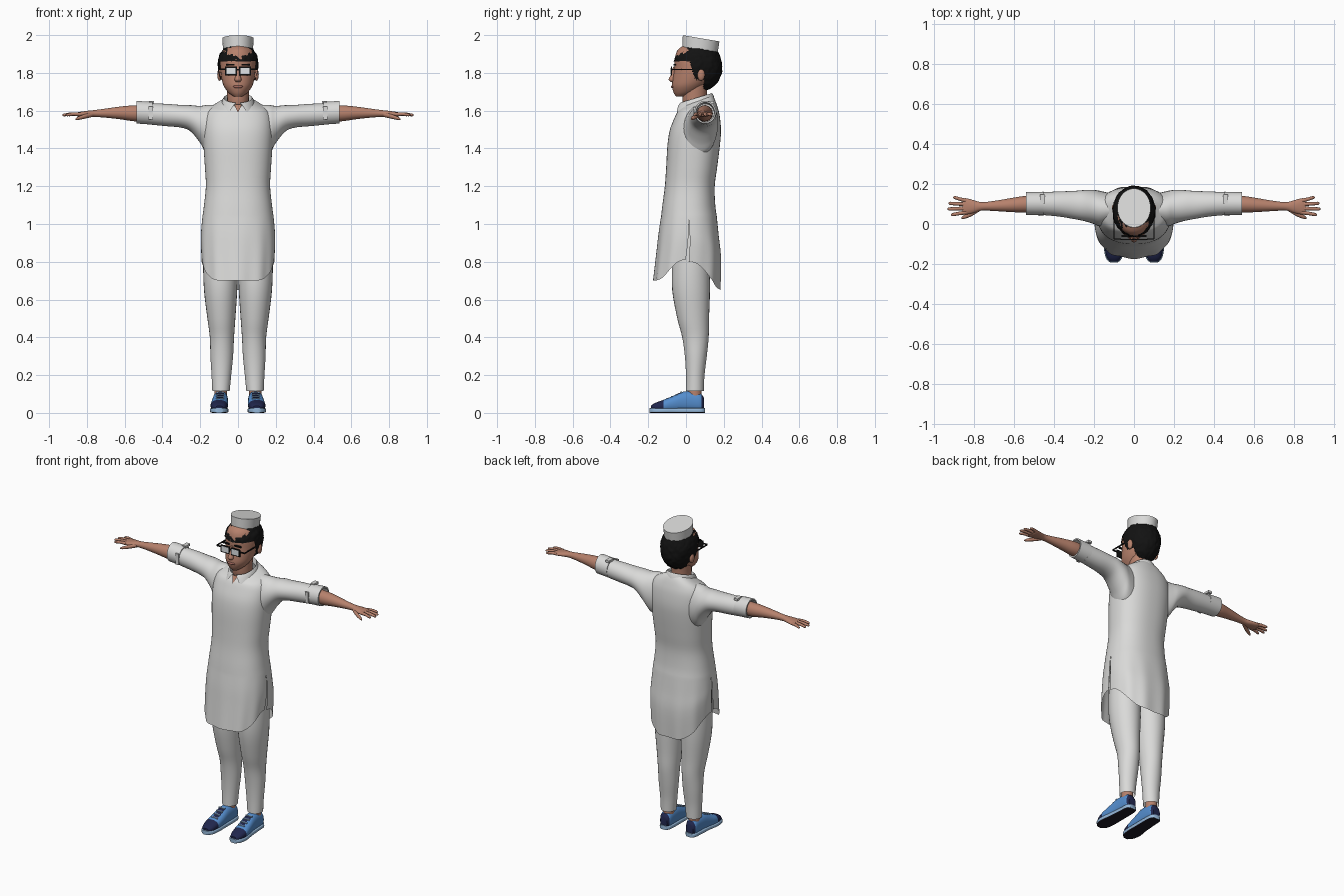
import bpy, bmesh, math, random
from mathutils import Vector, noise

if "Cube" in bpy.data.objects:
    bpy.data.objects.remove(bpy.data.objects["Cube"])

random.seed(4)


def material(name, r, g, b):
    m = bpy.data.materials.new(name)
    m.diffuse_color = (r, g, b, 1)
    m.use_nodes = True
    m.node_tree.nodes["Principled BSDF"].inputs["Base Color"].default_value = m.diffuse_color
    return m


CLOTH = material("white cloth", 0.70, 0.70, 0.69)
SKIN = material("skin", 0.47, 0.22, 0.15)
LIPS = material("lips", 0.36, 0.14, 0.11)
BLACK = material("black hair", 0.006, 0.006, 0.006)
LENS = material("pale lens", 0.75, 0.78, 0.80)
BLUE = material("shoe blue", 0.09, 0.27, 0.62)
NAVY = material("shoe navy", 0.015, 0.02, 0.075)
PALE = material("pale blue", 0.30, 0.48, 0.70)
SOLE = material("dark sole", 0.012, 0.010, 0.018)


def finish(name, bm, mats, rule=None, mirror=False):
    bmesh.ops.recalc_face_normals(bm, faces=bm.faces)
    bm.normal_update()
    if rule:
        for f in bm.faces:
            f.material_index = rule(f.calc_center_median(), f.normal)
    me = bpy.data.meshes.new(name)
    bm.to_mesh(me)
    bm.free()
    for m in mats:
        me.materials.append(m)
    ob = bpy.data.objects.new(name, me)
    bpy.context.collection.objects.link(ob)
    if mirror:
        ob.modifiers.new("mirror", "MIRROR").use_mirror_merge = False
    return ob


def dense(rows, k=4):
    """Smooth in-between rows through the given ones."""
    out, last = [], len(rows) - 1
    for i in range(last):
        q = [rows[max(i - 1, 0)], rows[i], rows[i + 1], rows[min(i + 2, last)]]
        for j in range(k):
            t = j / k
            out.append([.5 * (2*b + (c-a)*t + (2*a-5*b+4*c-d)*t*t + (3*b-a-3*c+d)*t**3)
                        for a, b, c, d in zip(*q)])
    return out + [list(rows[-1])]


def skin_rings(bm, rings, closed=True, caps=True):
    vs = [[bm.verts.new(p) for p in r] for r in rings]
    n = len(vs[0])
    for r, s in zip(vs, vs[1:]):
        for i in range(n if closed else n - 1):
            j = (i + 1) % n
            bm.faces.new((r[i], r[j], s[j], s[i]))
    if closed and caps:
        bm.faces.new(vs[0])
        bm.faces.new(vs[-1])


def power(v, p):
    return math.copysign(abs(v) ** p, v)


def sweep(name, rows, axis, mats, p=1, n=28, k=4, caps=True, tilt=0, **kw):
    """Rows are (position along axis, centre a, radius a, centre b, radius b)."""
    rings = []
    for w, ca, ra, cb, rb in (dense(rows, k) if k > 1 else rows):
        ring = []
        for i in range(n):
            t = math.tau * i / n
            a, b = ca + ra * power(math.cos(t), p), cb + rb * power(math.sin(t), p)
            ring.append({"x": (w, a, b), "y": (a, w, b), "z": (a, b, w + tilt * (b - cb))}[axis])
        rings.append(ring)
    bm = bmesh.new()
    skin_rings(bm, rings, True, caps)
    return finish(name, bm, mats, **kw)


def box(name, c, size, mat, mirror=False):
    bm = bmesh.new()
    bmesh.ops.create_cube(bm, size=1)
    for v in bm.verts:
        v.co = Vector(c) + Vector(a * b for a, b in zip(v.co, size))
    return finish(name, bm, [mat], mirror=mirror)


def ball(name, c, size, mat, mirror=False):
    bm = bmesh.new()
    bmesh.ops.create_uvsphere(bm, u_segments=16, v_segments=10, radius=1)
    for v in bm.verts:
        v.co = Vector(c) + Vector(a * b for a, b in zip(v.co, size))
    return finish(name, bm, [mat], mirror=mirror)


# Long shirt: front and back halves share a seam down to the side slits
# rows: z, half width, front y, back y, neck tilt, slit amount
body = dense([(1.655, .07, -.02, .135, .35, 0), (1.635, .11, -.035, .15, .3, 0),
              (1.61, .155, -.045, .165, .15, 0), (1.57, .178, -.06, .178, .05, 0),
              (1.5, .185, -.085, .185, 0, 0), (1.42, .183, -.098, .18, 0, 0),
              (1.3, .175, -.105, .165, 0, 0), (1.2, .17, -.112, .152, 0, 0),
              (1.1, .18, -.125, .155, 0, 0), (1.04, .188, -.132, .163, 0, 0)])
skirt = dense([(1.04, .188, -.132, .163, 0, 0), (.95, .194, -.142, .172, 0, .3),
               (.85, .197, -.15, .182, 0, .6), (.7, .192, -.163, .176, 0, 1)])[1:]
bm = bmesh.new()
for half in (1, -1):
    rings = []
    for z, hw, yf, yb, tilt, slit in body + skirt:
        ring, yc = [], (yf + yb) / 2
        for i in range(41):
            t = math.pi * i / 40 * half
            c, s = power(math.cos(t), .85), power(math.sin(t), .85)
            fold = 1 + .022 * max(slit, 0) * math.sin(11 * t) * abs(math.sin(t))
            y = yc + (yb - yf) / 2 * s * fold + half * .008 * max(slit, 0)
            zz = z + tilt * (y - yc)
            if z < 1.039:
                hem = (.65 + .15 * abs(c) ** 4) if half > 0 else (.70 + .11 * abs(c) ** 7)
                zz = 1.04 + (z - 1.04) / .34 * (1.04 - hem)
            ring.append((hw * c * fold, y, zz))
        rings.append(ring)
    skin_rings(bm, rings, closed=False)
bmesh.ops.remove_doubles(bm, verts=bm.verts, dist=.0005)
finish("long_shirt", bm, [CLOTH])

# Sleeves with rolled cuffs and button tabs
sweep("sleeve", [(.08, .075, .07, 1.49, .14), (.16, .075, .088, 1.50, .131),
                 (.20, .085, .085, 1.527, .098), (.25, .092, .077, 1.559, .07),
                 (.30, .095, .07, 1.57, .06), (.38, .1, .062, 1.577, .059),
                 (.47, .102, .056, 1.583, .056)], "x", [CLOTH], mirror=True)
sweep("rolled_cuff", [(.452, .102, .053, 1.586, .053), (.452, .102, .059, 1.586, .06),
                      (.538, .102, .057, 1.592, .06), (.538, .102, .049, 1.592, .052),
                      (.48, .102, .046, 1.588, .048)], "x", [CLOTH], k=1, caps=False, mirror=True)
box("cuff_tab", (.457, .125, 1.645), (.026, .045, .014), CLOTH, True)
box("cuff_strap", (.462, .043, 1.587), (.022, .008, .07), CLOTH, True)

# Shirt collar, open at the front with two points
bm = bmesh.new()
rings = []
for rx, rf, rb, drop, gap in ((.09, .12, .098, .042, 30), (.083, .1, .09, .012, 16),
                              (.075, .086, .083, 0, 9), (.066, .076, .074, .03, 9)):
    ring = []
    for i in range(37):
        t = math.radians(-90 + gap + (360 - 2 * gap) * i / 36)
        y = .055 + (rb if math.sin(t) > 0 else rf) * math.sin(t)
        ring.append((rx * math.cos(t), y, 1.668 + .3 * (y - .055) - drop))
    rings.append(ring)
skin_rings(bm, rings, closed=False)
finish("collar", bm, [CLOTH])

# Open neckline
bm = bmesh.new()
bm.faces.new([bm.verts.new(p) for p in ((-.02, -.03, 1.632), (0, -.057, 1.59), (.02, -.03, 1.632))])
finish("neckline_skin", bm, [SKIN])

# Forearms and hands
sweep("forearm_and_palm", [(.46, .1, .042, 1.585, .044), (.55, .098, .041, 1.586, .042),
                           (.62, .094, .034, 1.588, .034), (.70, .09, .025, 1.587, .024),
                           (.76, .088, .021, 1.585, .018), (.80, .087, .032, 1.583, .016),
                           (.84, .088, .041, 1.58, .013), (.855, .088, .036, 1.58, .009)],
      "x", [SKIN], mirror=True)
for name, y0, y1, tip in (("index", .058, .047, .912), ("middle", .078, .075, .93),
                          ("ring", .098, .103, .925), ("little", .116, .132, .902)):
    ym, xm = (y0 + y1) / 2, (.835 + tip) / 2
    sweep(name + "_finger", [(.835, y0, .010, 1.581, .010), (xm, ym, .009, 1.582, .009),
                             (tip - .008, y1, .008, 1.577, .007), (tip, y1, .003, 1.576, .003)],
          "x", [SKIN], n=12, k=2, mirror=True)
sweep("thumb", [(.77, .078, .014, 1.58, .013), (.81, .052, .013, 1.57, .012),
                (.845, .036, .010, 1.56, .009), (.86, .030, .004, 1.555, .004)],
      "x", [SKIN], n=12, k=3, mirror=True)

# Trousers and ankles
sweep("trouser_leg", [(1.0, .085, .09, .03, .10), (.8, .092, .092, .026, .10),
                      (.65, .092, .088, .027, .10), (.5, .088, .074, .038, .084),
                      (.4, .085, .064, .05, .07), (.3, .086, .06, .052, .058),
                      (.2, .088, .052, .049, .049), (.115, .09, .046, .047, .047)],
      "z", [CLOTH], caps=False, mirror=True)
sweep("ankle", [(.06, .092, .033, .045, .038), (.12, .091, .033, .047, .036),
                (.2, .09, .034, .048, .036)], "z", [SKIN], mirror=True)

# Shoes: navy toe and heel, pale rim, dark underside
sweep("shoe_upper", [(-.186, .1, .02, .025, .012), (-.165, .1, .036, .03, .022),
                     (-.12, .1, .045, .037, .032), (-.07, .097, .044, .047, .042),
                     (-.02, .094, .041, .058, .053), (.03, .092, .039, .06, .055),
                     (.075, .092, .036, .055, .05), (.095, .092, .025, .045, .035)],
      "y", [BLUE, NAVY], p=.85, mirror=True,
      rule=lambda c, n: int(c.y < -.12 or c.y > .08 or (abs(c.x - .094) < .018 and -.1 < c.y < -.02)))
sweep("shoe_sole", [(-.193, .1, .018, .013, .013), (-.17, .1, .04, .013, .013),
                    (-.12, .1, .049, .013, .013), (-.05, .095, .044, .013, .013),
                    (.03, .092, .041, .013, .013), (.08, .092, .037, .013, .013),
                    (.1, .092, .022, .013, .013)], "y", [PALE, SOLE], p=.4, mirror=True,
      rule=lambda c, n: int(n.z < -.6))
for i in range(4):
    box("shoe_lace", (.096, -.1 + .025 * i, .074 + .0115 * i), (.042, .009, .008), PALE, True)

# Head, neck and facial features
sweep("neck", [(1.6, 0, .06, .055, .062), (1.66, 0, .057, .045, .064),
               (1.74, 0, .06, .05, .064)], "z", [SKIN])
sweep("head", [(1.675, 0, .022, -.03, .022), (1.695, 0, .05, -.005, .06),
               (1.73, 0, .075, .012, .086), (1.77, 0, .087, .03, .10),
               (1.82, 0, .093, .042, .104), (1.87, 0, .094, .05, .11),
               (1.92, 0, .08, .055, .10), (1.95, 0, .04, .055, .06)], "z", [SKIN], n=36)
sweep("nose", [(1.835, 0, .008, -.06, .006), (1.79, 0, .011, -.068, .013),
               (1.765, 0, .018, -.072, .02), (1.752, 0, .012, -.068, .012)], "z", [SKIN], n=16)
ball("lips", (0, -.07, 1.727), (.027, .009, .008), LIPS)
ball("ear", (.097, .08, 1.79), (.013, .02, .032), SKIN, True)
box("eyebrow", (.04, -.06, 1.842), (.045, .012, .008), BLACK, True)

# Glasses
box("glasses_frame", (.037, -.077, 1.81), (.062, .006, .046), BLACK, True)
box("glasses_lens", (.037, -.0785, 1.81), (.05, .006, .034), LENS, True)
box("glasses_bridge", (0, -.077, 1.817), (.02, .006, .007), BLACK)
box("glasses_hinge", (.082, -.075, 1.818), (.036, .006, .008), BLACK, True)
box("glasses_arm", (.099, .0, 1.818), (.005, .15, .007), BLACK, True)

# Curly hair: rough ball cut away over the face and neck


def hairline(y):
    if y < .02:
        return 1.862
    if y < .05:
        return 1.862 - (y - .02) / .03 * .1
    return 1.765 if y < .095 else 1.70


bm = bmesh.new()
bmesh.ops.create_icosphere(bm, subdivisions=5, radius=1)
for v in bm.verts:
    d = v.co.copy()
    s = 1 + .04 * noise.noise(d * 6) + random.uniform(-.012, .012)
    back = .018 * max(0, d.y) * max(0, -d.z)
    v.co = Vector((0, .062 + back, 1.845)) + Vector(
        (.107 * d.x, .127 * d.y, (.12 if d.z > 0 else .145) * d.z)) * s
bmesh.ops.delete(bm, geom=[f for f in bm.faces
                           if f.calc_center_median().z < hairline(f.calc_center_median().y)],
                 context="FACES")
finish("curly_hair", bm, [BLACK])

# Round cap, tipped towards the back
sweep("round_cap", [(1.918, 0, .079, .074, .093), (1.983, 0, .083, .08, .097)],
      "z", [CLOTH], n=48, k=1, tilt=-.17)

# Smooth shading with sharp edges kept
for ob in bpy.context.collection.objects:
    ob.select_set(True)
    bpy.context.view_layer.objects.active = ob
bpy.ops.object.shade_smooth_by_angle(angle=math.radians(45))
